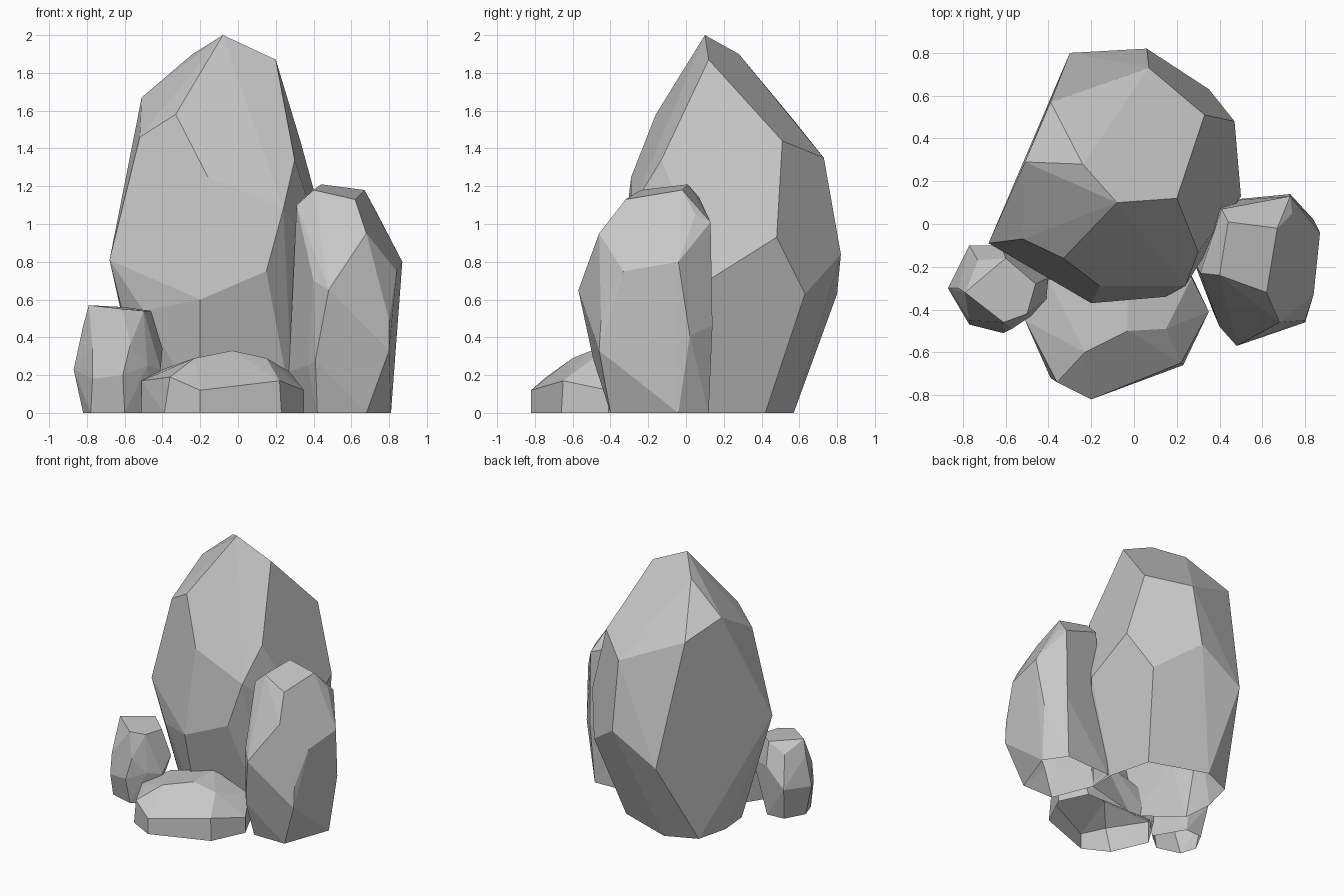
import bpy
import bmesh
import math

default_cube = bpy.data.objects.get("Cube")
if default_cube:
    bpy.data.objects.remove(default_cube, do_unlink=True)


def make_material(name, colour):
    material = bpy.data.materials.new(name)
    material.use_nodes = True
    material.diffuse_color = colour
    for node in material.node_tree.nodes:
        if node.type == "BSDF_PRINCIPLED":
            node.inputs["Base Color"].default_value = colour
            node.inputs["Roughness"].default_value = .9
    return material


def make_boulder(name, material, base, belt, crown):
    """Chisel one flat-faced boulder around its base outline, belt and crown corners."""
    bm = bmesh.new()
    for x, y in base:
        bm.verts.new((x, y, 0))
    for corner in belt + crown:
        bm.verts.new(corner)
    hull = bmesh.ops.convex_hull(bm, input=bm.verts[:])
    leftovers = {item for key in ("geom_interior", "geom_unused") for item in hull[key]
                 if isinstance(item, bmesh.types.BMVert)}
    bmesh.ops.delete(bm, geom=list(leftovers), context="VERTS")
    # Merge nearly coplanar triangles into broad facets
    bmesh.ops.dissolve_limit(bm, angle_limit=math.radians(5), verts=bm.verts[:], edges=bm.edges[:])
    bmesh.ops.recalc_face_normals(bm, faces=bm.faces[:])
    # Leave the underside open, as a hollow shell
    underside = [face for face in bm.faces if all(vert.co.z < .001 for vert in face.verts)]
    bmesh.ops.delete(bm, geom=underside, context="FACES")
    mesh = bpy.data.meshes.new(name)
    bm.to_mesh(mesh)
    bm.free()
    mesh.materials.append(material)
    boulder = bpy.data.objects.new(name, mesh)
    bpy.context.collection.objects.link(boulder)
    return boulder


stone = make_material("stone grey", (.57, .57, .57, 1))

# Tall boulder in the middle
make_boulder(
    "main_boulder", stone,
    base=[(.22, .42), (-.21, .57), (-.44, .47), (-.5, .23), (-.48, 0),
          (-.2, -.22), (.29, -.1), (.3, .1)],
    belt=[(-.68, -.09, .81), (-.5, -.18, .54), (-.2, -.37, .6), (.15, -.34, .75),
          (.5, .13, .71), (.47, .48, .93), (.35, .63, .63), (.06, .82, .84), (-.3, .8, .63)],
    crown=[(-.08, .1, 2), (.2, .12, 1.87), (-.24, .28, 1.9), (-.51, .29, 1.67),
           (-.52, -.07, 1.46), (-.33, -.16, 1.58), (-.16, -.29, 1.25), (.24, -.29, 1.08),
           (.3, -.13, 1.34), (.33, .51, 1.44), (.07, .73, 1.35), (-.39, .57, 1.55)],
)

# Slender boulder leaning on its side
make_boulder(
    "side_boulder", stone,
    base=[(.81, -.04), (.68, -.4), (.42, -.4), (.3, -.1), (.32, .1), (.7, .12)],
    belt=[(.87, -.04, .8), (.84, -.33, .75), (.8, -.45, .49), (.8, -.46, .33),
          (.48, -.57, .65), (.4, -.48, .7), (.41, -.49, .28), (.37, -.41, .25),
          (.27, -.15, .22), (.73, .14, .46), (.84, .02, .41)],
    crown=[(.44, .01, 1.21), (.67, -.02, 1.18), (.4, -.24, 1.18), (.62, -.32, 1.13),
           (.74, .05, 1.05), (.73, .13, 1.01), (.41, .07, 1.14), (.31, -.23, 1.1),
           (.68, -.46, .95)],
)

# Low slab in front
make_boulder(
    "front_slab", stone,
    base=[(-.2, -.82), (.23, -.66), (-.39, -.72), (-.51, -.45), (.35, -.41),
          (-.35, -.2), (.25, -.2)],
    belt=[(-.2, -.82, .12), (.22, -.65, .17), (-.36, -.74, .19), (-.51, -.45, .17),
          (.35, -.41, .12)],
    crown=[(-.03, -.5, .33), (.15, -.49, .29), (-.23, -.6, .29), (-.4, -.26, .23),
           (-.03, -.25, .33), (.27, -.25, .22)],
)

# Small boulder on the other side, with a broad flat top
make_boulder(
    "small_boulder", stone,
    base=[(-.82, -.3), (-.78, -.42), (-.6, -.47), (-.47, -.36), (-.6, -.14), (-.74, -.15)],
    belt=[(-.87, -.3, .23), (-.77, -.47, .18), (-.61, -.51, .2), (-.48, -.43, .25),
          (-.41, -.35, .23), (-.4, -.25, .34), (-.62, -.1, .4), (-.77, -.1, .25)],
    crown=[(-.79, -.32, .57), (-.6, -.16, .56), (-.46, -.28, .54), (-.5, -.42, .54),
           (-.61, -.46, .55), (-.73, -.17, .49), (-.82, -.3, .46), (-.77, -.45, .34),
           (-.57, -.49, .36)],
)
